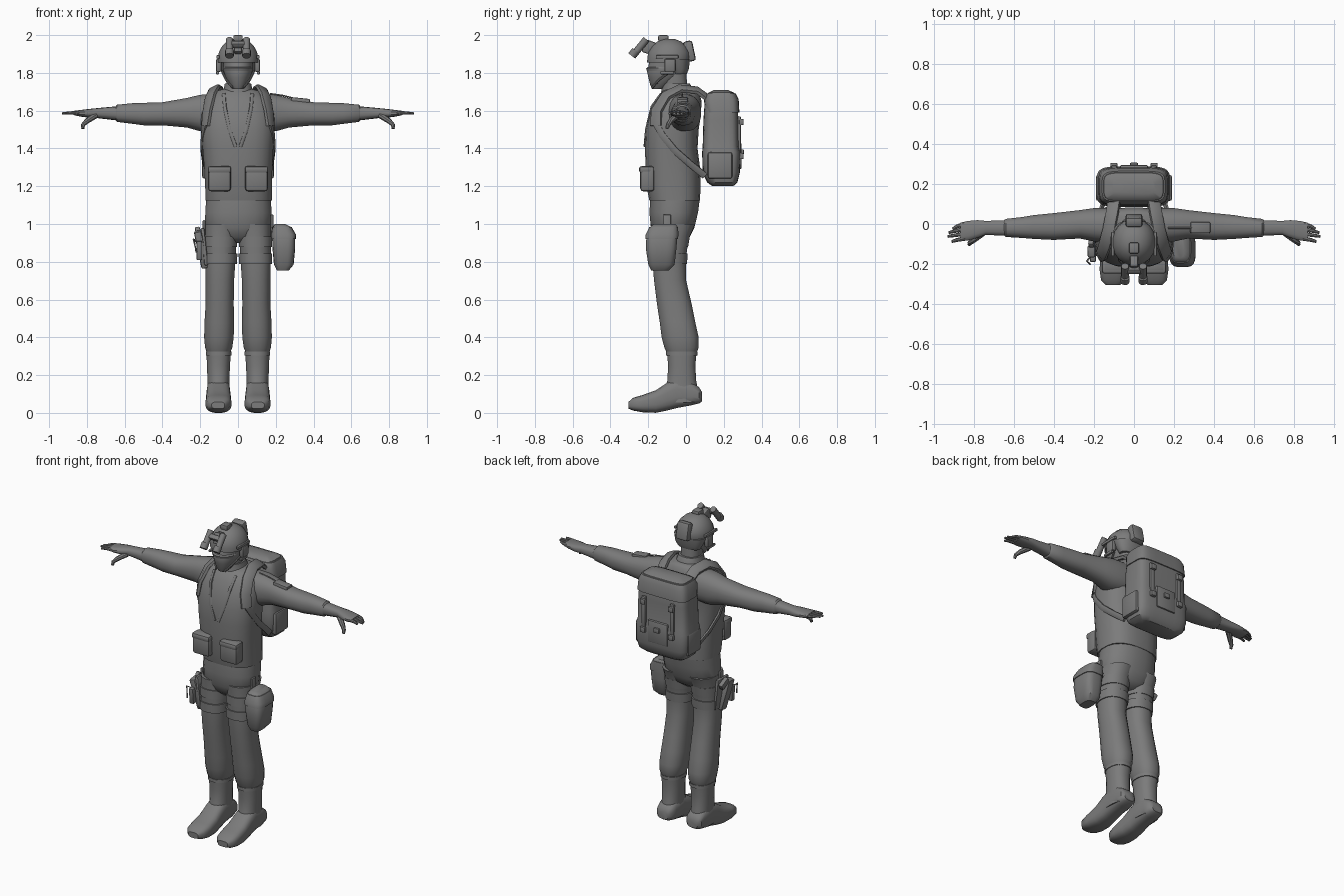
import bpy, bmesh, math
from mathutils import Vector, Euler

GREY = bpy.data.materials.new("plain_grey")
GREY.diffuse_color = (0.2, 0.2, 0.2, 1)


def finish(name, bm, mirror):
    bmesh.ops.recalc_face_normals(bm, faces=bm.faces)
    me = bpy.data.meshes.new(name)
    bm.to_mesh(me)
    bm.free()
    me.materials.append(GREY)
    ob = bpy.data.objects.new(name, me)
    bpy.context.collection.objects.link(ob)
    if mirror:
        ob.modifiers.new("mirror", 'MIRROR').use_mirror_merge = False
    return ob


def skin(name, rings, mirror):
    """Bridge rings of points and cap both ends."""
    bm = bmesh.new()
    vs = [[bm.verts.new(p) for p in r] for r in rings]
    n = len(vs[0])
    for r0, r1 in zip(vs, vs[1:]):
        for i in range(n):
            j = (i + 1) % n
            bm.faces.new((r0[i], r0[j], r1[j], r1[i]))
    bm.faces.new(vs[0])
    bm.faces.new(vs[-1])
    return finish(name, bm, mirror)


def loft(name, rows, axis='z', p=2.3, n=20, mirror=False, grow=0):
    """Each row: position on the axis, then low/high limits on the other two."""
    k = 'xyz'.index(axis)
    u, v = [i for i in range(3) if i != k]
    rings = []
    for t, a0, a1, b0, b1 in rows:
        ring = []
        for i in range(n):
            w = 2 * math.pi * (i + 0.5) / n
            c, s = math.cos(w), math.sin(w)
            q = [0, 0, 0]
            q[k] = t
            q[u] = (a0 + a1) / 2 + ((a1 - a0) / 2 + grow) * math.copysign(abs(c) ** (2 / p), c)
            q[v] = (b0 + b1) / 2 + ((b1 - b0) / 2 + grow) * math.copysign(abs(s) ** (2 / p), s)
            ring.append(q)
        rings.append(ring)
    return skin(name, rings, mirror)


def sweep(name, pts, width, thick, hub=None, n=8, p=2, mirror=False, taper=1):
    """Tube or strap along points; the thin side faces away from the hub."""
    pts = [Vector(q) for q in pts]
    rings = []
    for i, q in enumerate(pts):
        tan = (pts[min(i + 1, len(pts) - 1)] - pts[max(i - 1, 0)]).normalized()
        out = q - Vector(hub) if hub else Vector((0.13, 0.21, 0.97))
        side = tan.cross(out).normalized()
        up = side.cross(tan)
        f = 1 + (taper - 1) * i / (len(pts) - 1)
        ring = []
        for m in range(n):
            w = 2 * math.pi * (m + 0.5) / n
            c, s = math.cos(w), math.sin(w)
            ring.append(q + f * (side * width / 2 * math.copysign(abs(c) ** (2 / p), c)
                                 + up * thick / 2 * math.copysign(abs(s) ** (2 / p), s)))
        rings.append(ring)
    return skin(name, rings, mirror)


def box(name, loc, size, bevel=0.008, rot=(0, 0, 0), mirror=False):
    bm = bmesh.new()
    bmesh.ops.create_cube(bm, size=1)
    bmesh.ops.scale(bm, vec=size, verts=bm.verts)
    bmesh.ops.bevel(bm, geom=bm.edges[:], offset=bevel, segments=2, affect='EDGES', profile=0.5)
    bmesh.ops.rotate(bm, matrix=Euler([math.radians(a) for a in rot]).to_matrix(), verts=bm.verts)
    bmesh.ops.translate(bm, vec=loc, verts=bm.verts)
    return finish(name, bm, mirror)


# Trousers
loft("hips", [(1.14, -.17, .175, -.19, .075), (1.06, -.175, .18, -.195, .065),
              (.98, -.177, .177, -.187, .045), (.93, -.13, .13, -.165, .02), (.9, -.05, .05, -.13, -.02)])
loft("leg", [(1.0, .0, .177, -.187, .05), (.92, .008, .175, -.18, .015), (.82, .012, .175, -.18, .0),
             (.7, .02, .172, -.17, .002), (.58, .022, .172, -.155, .03), (.48, .02, .178, -.14, .05),
             (.4, .022, .18, -.13, .068), (.345, .03, .175, -.115, .068), (.315, .042, .165, -.1, .055)], mirror=True)

# Boots
loft("boot_shaft", [(.33, .036, .168, -.103, .058), (.25, .042, .165, -.095, .05), (.17, .045, .162, -.1, .055),
                    (.1, .045, .162, -.12, .068), (.055, .046, .164, -.12, .075)], mirror=True)
loft("boot_top_edge", [(.325, .033, .171, -.107, .062), (.305, .033, .171, -.107, .062)], mirror=True)
loft("boot_foot", [(.085, .07, .14, .06, .11), (.07, .052, .158, .05, .135), (.03, .044, .164, .04, .165),
                   (-.05, .042, .165, .025, .185), (-.1, .04, .168, .012, .16), (-.16, .036, .17, .0, .12),
                   (-.23, .035, .172, .003, .095), (-.28, .045, .165, .012, .08), (-.305, .07, .14, .022, .058)],
     axis='y', p=3, mirror=True)

# Torso and neck
loft("jacket", [(1.125, -.172, .18, -.195, .075), (1.2, -.175, .18, -.21, .078), (1.3, -.18, .183, -.215, .075),
                (1.4, -.188, .188, -.218, .062), (1.5, -.198, .194, -.215, .068), (1.58, -.195, .193, -.195, .08),
                (1.65, -.175, .175, -.165, .083), (1.7, -.13, .13, -.13, .07), (1.715, -.08, .08, -.11, .05)],
     p=2.6, n=24)
loft("collar", [(1.66, -.095, .095, -.14, .05), (1.72, -.075, .075, -.128, .035), (1.745, -.07, .07, -.125, .02)])
loft("neck", [(1.7, -.06, .06, -.12, .01), (1.82, -.062, .062, -.13, .0)])
sweep("neckline", [(.075, -.13, 1.69), (.07, -.18, 1.62), (.045, -.209, 1.5), (.012, -.217, 1.41)],
      .018, .014, hub=(0, 0, 1.5), p=4, mirror=True)

# Head, mask and helmet
loft("head", [(1.715, -.028, .028, -.18, -.12), (1.735, -.045, .045, -.19, -.08), (1.775, -.066, .066, -.2, -.03),
              (1.81, -.077, .077, -.208, .0), (1.835, -.078, .078, -.2, .005), (1.9, -.082, .082, -.19, .01)], p=2.1)
loft("mask_edge", [(1.81, -.077, .077, -.208, -.02), (1.825, -.08, .08, -.212, -.02), (1.832, -.078, .078, -.2, -.02)], p=2)
loft("helmet", [(1.855, -.107, .107, -.207, .018), (1.88, -.109, .109, -.206, .025), (1.91, -.102, .102, -.2, .022),
                (1.942, -.085, .085, -.18, .005), (1.966, -.06, .06, -.152, -.025), (1.98, -.028, .028, -.12, -.06)], p=2.1)
loft("helmet_back", [(1.795, -.075, .075, -.07, .005), (1.82, -.09, .09, -.08, .015), (1.87, -.104, .104, -.12, .022)])
box("helmet_rear_pack", (0, .018, 1.915), (.085, .05, .11), .014, rot=(12, 0, 0))
box("helmet_top_light", (0, -.12, 1.983), (.05, .055, .033))
box("ear_cup", (.102, -.085, 1.84), (.03, .06, .07), .01, mirror=True)
box("ear_cup_arm", (.108, -.1, 1.8), (.016, .07, .016), .004, mirror=True)
box("helmet_rail", (.106, -.1, 1.885), (.016, .12, .018), .004, mirror=True)
sweep("chin_strap", [(.085, -.08, 1.81), (.064, -.14, 1.765), (.03, -.18, 1.722)], .014, .012, hub=(0, -.1, 1.8), mirror=True)

# Raised night goggles
sweep("goggle_tube", [(.045, -.277, 1.895), (.045, -.245, 1.935), (.045, -.21, 1.978)], .038, .038, n=12, mirror=True)
sweep("goggle_lens", [(.045, -.287, 1.89), (.045, -.265, 1.918)], .046, .046, n=12, mirror=True)
box("goggle_bridge", (0, -.232, 1.95), (.09, .03, .03), .006, rot=(40, 0, 0))
box("goggle_mount", (0, -.195, 1.935), (.04, .06, .07), .008, rot=(-20, 0, 0))

# Arms and hands
loft("arm", [(.11, -.1, .08, 1.49, 1.69), (.2, -.088, .08, 1.49, 1.685), (.27, -.073, .07, 1.51, 1.668),
             (.4, -.08, .055, 1.522, 1.645), (.5, -.075, .045, 1.522, 1.642), (.56, -.07, .035, 1.53, 1.64),
             (.64, -.065, .026, 1.54, 1.632), (.65, -.056, .018, 1.552, 1.62)], axis='x', mirror=True)
loft("glove", [(.63, -.06, .02, 1.547, 1.624), (.74, -.055, .016, 1.56, 1.614), (.78, -.07, .02, 1.562, 1.61),
               (.83, -.083, .016, 1.568, 1.604), (.865, -.085, .008, 1.575, 1.6)], axis='x', p=2.6, n=14, mirror=True)
for i, (y0, y1, x1) in enumerate([(.0, -.025, .905), (-.024, -.043, .925), (-.048, -.062, .93), (-.072, -.088, .91)]):
    sweep(f"finger_{i + 1}", [(.845, y0, 1.588), (.885, (y0 + y1) / 2, 1.588), (x1, y1, 1.585)],
          .024, .022, mirror=True, taper=.6)
sweep("thumb", [(.755, -.045, 1.575), (.8, -.08, 1.545), (.82, -.095, 1.525), (.822, -.102, 1.505)],
      .034, .036, hub=(.8, .1, 1.6), mirror=True, taper=.5)

# Arm radio with lead
box("arm_radio", (.33, -.018, 1.652), (.1, .055, .03), .006, rot=(0, 6, 0))
sweep("radio_lead", [(.17, -.02, 1.69), (.24, -.02, 1.68), (.3, -.02, 1.665)], .008, .008, n=6)

# Backpack
loft("backpack", [(1.2, -.14, .135, .14, .25), (1.22, -.17, .165, .112, .272), (1.27, -.185, .178, .088, .285),
                  (1.38, -.187, .18, .085, .288), (1.41, -.178, .172, .088, .28), (1.55, -.175, .17, .092, .278),
                  (1.66, -.165, .16, .1, .272), (1.695, -.15, .145, .118, .255), (1.71, -.11, .105, .15, .22)],
     p=5, n=28)
loft("backpack_flap", [(1.59, -.172, .167, .11, .277), (1.66, -.166, .161, .1, .273), (1.69, -.153, .148, .117, .258)],
     p=5, n=28, grow=.006)
box("backpack_panel", (0, .283, 1.36), (.14, .022, .14), .008)
box("backpack_side_pocket", (.172, .18, 1.31), (.036, .13, .14), .012, mirror=True)
box("backpack_strap", (.1, .282, 1.46), (.028, .018, .22), .005, mirror=True)
for z in (1.36, 1.54):
    box("strap_buckle", (.1, .293, z), (.036, .024, .034), .006, mirror=True)
box("centre_buckle", (0, .296, 1.38), (.04, .02, .03), .005)
sweep("shoulder_strap", [(.1, .11, 1.67), (.108, .06, 1.708), (.125, -.03, 1.718), (.145, -.105, 1.68),
                         (.162, -.155, 1.6), (.172, -.158, 1.52)], .066, .026, hub=(0, -.06, 1.45), p=4, mirror=True)
sweep("lower_strap", [(.172, -.158, 1.53), (.186, -.125, 1.47), (.19, -.06, 1.39), (.18, .02, 1.32), (.155, .1, 1.255)],
      .036, .016, hub=(0, -.06, 1.45), p=4, mirror=True)

# Belly pouches
box("belly_pouch", (.098, -.205, 1.24), (.12, .075, .135), .016, mirror=True)
box("belly_pouch_flap", (.098, -.214, 1.288), (.124, .068, .036), .012, mirror=True)

# Thigh bands, bag and holster
for z in (.905, .815):
    loft("thigh_band", [(z + .028, .008, .176, -.181, .015 if z > .85 else .004),
                        (z - .028, .011, .175, -.18, .006 if z > .85 else .0)], grow=.006, mirror=True)
loft("thigh_bag", [(.755, .205, .27, -.185, -.09), (.785, .19, .295, -.2, -.06), (.87, .182, .303, -.213, -.05),
                   (.94, .18, .303, -.21, -.045), (.985, .185, .28, -.19, -.045), (1.0, .195, .25, -.17, -.055)], p=3.5)
loft("thigh_bag_flap", [(.92, .181, .303, -.211, -.046), (.945, .18, .302, -.209, -.045),
                        (.985, .186, .279, -.189, -.046)], p=3.5, grow=.005)
box("bag_hanger", (.18, -.1, .98), (.014, .04, .14), .004)
box("holster_plate", (-.178, -.1, .88), (.02, .11, .2), .008, rot=(0, -6, 0))
box("holster", (-.194, -.125, .865), (.04, .06, .2), .01, rot=(8, -12, 0))
box("pistol_grip", (-.21, -.085, .95), (.028, .07, .045), .008, rot=(-35, -10, 0))
box("spare_clip", (-.205, -.17, .86), (.03, .03, .1), .006, rot=(6, 0, 0))
sweep("holster_cord", [(-.215, -.16, .9), (-.235, -.185, .92), (-.22, -.2, .85)], .01, .01, n=6)
box("holster_hanger", (-.18, -.1, .98), (.014, .035, .08), .004)

# Smooth shading with crisp edges
bpy.ops.object.select_all(action='DESELECT')
for ob in bpy.context.collection.objects:
    ob.select_set(True)
    bpy.context.view_layer.objects.active = ob
bpy.ops.object.shade_smooth_by_angle(angle=math.radians(40))
